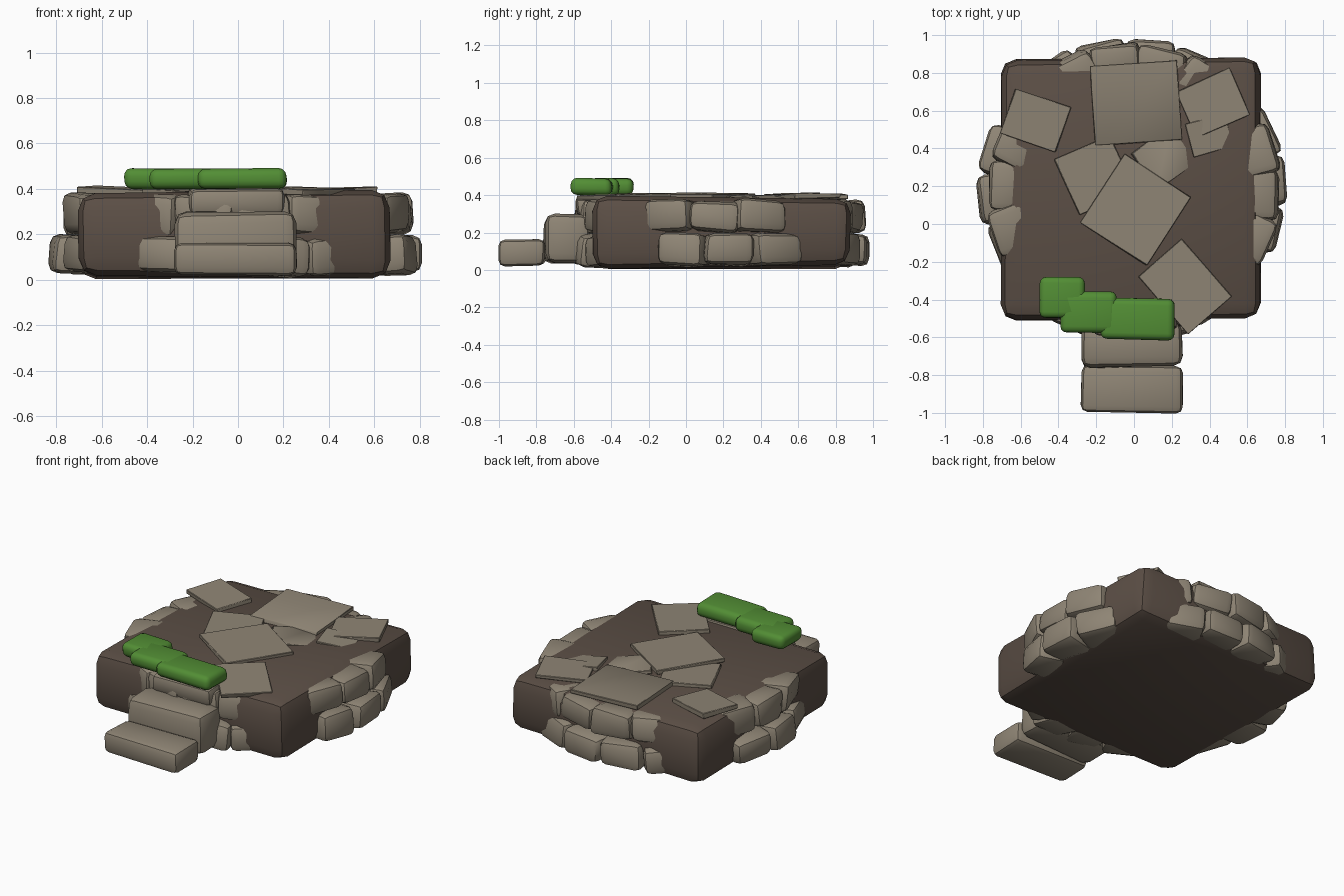
import bpy, bmesh, math, random
from mathutils import Matrix, Vector, Euler

random.seed(7)
if "Cube" in bpy.data.objects:
    bpy.data.objects.remove(bpy.data.objects["Cube"], do_unlink=True)


def material(name, rgb):
    m = bpy.data.materials.new(name)
    m.use_nodes = True
    m.diffuse_color = (*rgb, 1)
    m.node_tree.nodes["Principled BSDF"].inputs["Base Color"].default_value = (*rgb, 1)
    return m


earth = material("brown_earth", (0.105, 0.077, 0.06))
stone = material("grey_stone", (0.275, 0.235, 0.178))
moss = material("green_moss", (0.085, 0.27, 0.035))


def block(name, mat, centre, size, rot=(0, 0, 0), bevel=0.04, jitter=0.0, segments=2):
    """Rounded block with slightly uneven corners; rot is in degrees."""
    bm = bmesh.new()
    bmesh.ops.create_cube(bm, size=1)
    for v in bm.verts:
        v.co = Vector(a * s + random.uniform(-jitter, jitter) for a, s in zip(v.co, size))
    if bevel:
        bmesh.ops.bevel(bm, geom=bm.edges[:], offset=bevel, segments=segments,
                        profile=0.5, affect='EDGES', clamp_overlap=True)
    turn = Euler([math.radians(a) for a in rot]).to_matrix().to_4x4()
    bm.transform(Matrix.Translation(centre) @ turn)
    mesh = bpy.data.meshes.new(name)
    bm.to_mesh(mesh)
    bm.free()
    mesh.materials.append(mat)
    ob = bpy.data.objects.new(name, mesh)
    bpy.context.collection.objects.link(ob)
    bpy.ops.object.select_all(action='DESELECT')
    ob.select_set(True)
    bpy.context.view_layer.objects.active = ob
    bpy.ops.object.shade_smooth_by_angle(angle=math.radians(40))
    return ob


# Earth mound
block("earth_mound", earth, (-0.01, 0.185, 0.2), (1.37, 1.38, 0.37), bevel=0.08, jitter=0.015)

# Two rings of wall stones that emerge from the four sides of the mound
def stone_ring(name, outer, z, height, first):
    depth = 0.2
    for i in range(18):
        a = first + i * 20
        if abs((a % 90) - 45) < 10:
            continue
        r = outer - depth / 2 + random.uniform(-0.012, 0.008)
        t = math.radians(a)
        block(f"{name}_{i}", stone, (r * math.cos(t), 0.18 + r * math.sin(t), z),
              (depth, 0.265, height), (random.uniform(-4, 4), random.uniform(-4, 4), a),
              bevel=0.042, jitter=0.014)


stone_ring("lower_wall_stone", 0.81, 0.11, 0.165, 4)
stone_ring("upper_wall_stone", 0.775, 0.285, 0.175, -2)

# Paving slabs: x, y, z, length, width, tilt x, tilt y, turn
slabs = [
    (0.01, 0.64, 0.39, 0.46, 0.42, 0, 0, 4),
    (-0.52, 0.55, 0.39, 0.31, 0.25, 1, 2, -19),
    (0.42, 0.64, 0.39, 0.31, 0.27, 1, -2, 24),
    (-0.21, 0.26, 0.385, 0.32, 0.32, 1, 0, 24),
    (0.01, 0.075, 0.395, 0.42, 0.43, -1, 1, -33),
    (0.27, -0.33, 0.39, 0.40, 0.31, 0, 1, -49),
    (0.16, 0.35, 0.378, 0.26, 0.24, 2, 4, 35),
    (0.40, 0.47, 0.378, 0.22, 0.18, 2, 4, 15),
]
for i, (x, y, z, l, w, tx, ty, turn) in enumerate(slabs):
    block(f"paving_slab_{i}", stone, (x, y, z), (l, w, 0.028), (tx, ty, turn),
          bevel=0.003, jitter=0.004, segments=1)

# Front steps
block("lower_step", stone, (-0.01, -0.872, 0.092), (0.54, 0.245, 0.14), (0, 0, -1), 0.035, 0.006)
block("upper_step", stone, (-0.01, -0.64, 0.165), (0.54, 0.24, 0.265), (0, 0, 1), 0.05, 0.008)
block("top_step", stone, (-0.01, -0.49, 0.345), (0.42, 0.19, 0.11), (0, 0, 0), 0.03, 0.01)

# Moss clumps along the front edge
for side, x, y, l, w in (("left", 0.02, -0.503, 0.39, 0.22),
                         ("middle", -0.24, -0.465, 0.30, 0.22),
                         ("right", -0.38, -0.39, 0.24, 0.215)):
    block(f"{side}_moss", moss, (x, y, 0.445), (l, w, 0.09), (0, 0, -1), 0.034, 0.004, 3)
